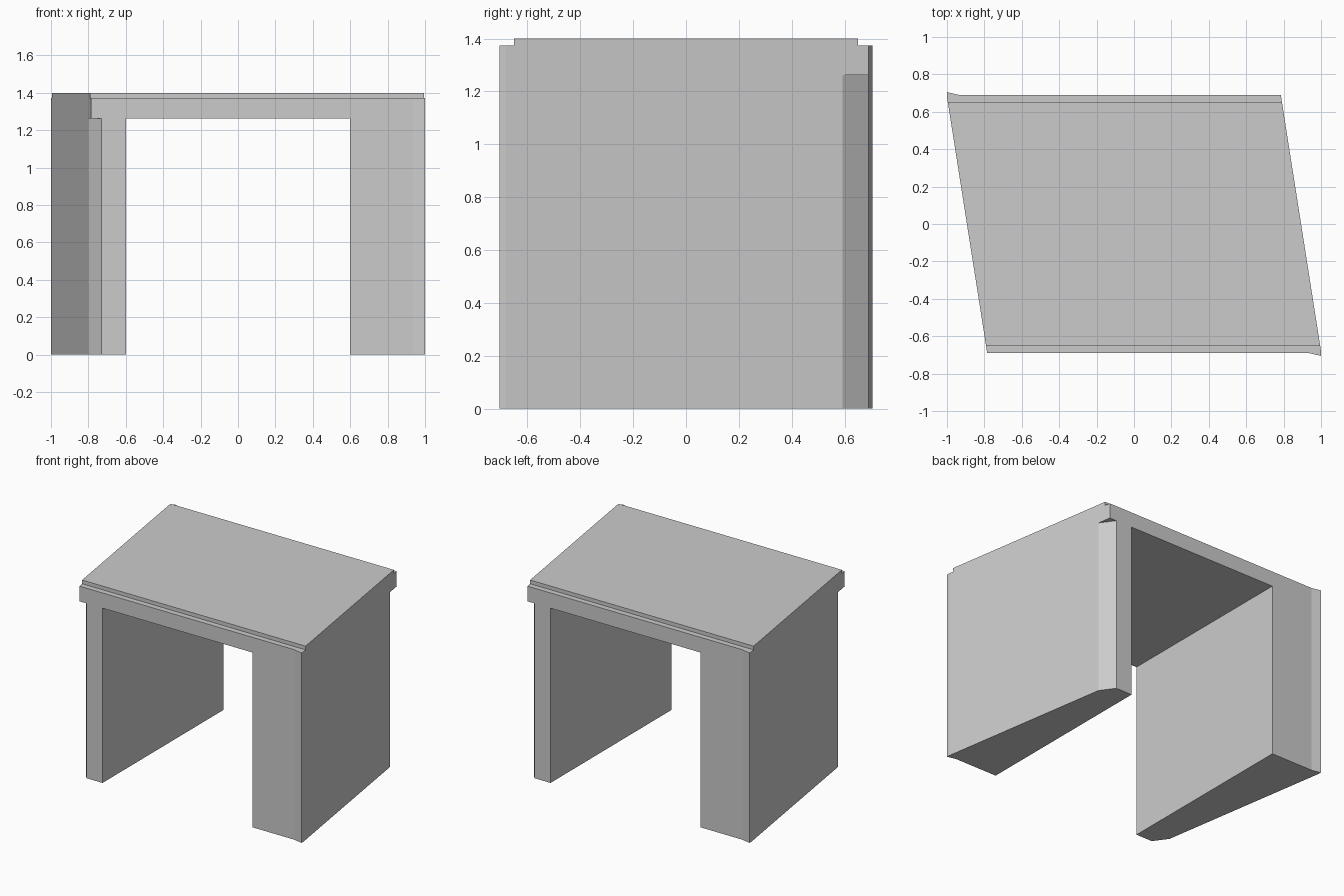
import bpy, bmesh

if "Cube" in bpy.data.objects:
    bpy.data.objects.remove(bpy.data.objects["Cube"])


def prism(name, points, z0, z1):
    """Extrude a plan outline between two heights."""
    bm = bmesh.new()
    face = bm.faces.new([bm.verts.new((x, y, z0)) for x, y in points])
    top = bmesh.ops.extrude_face_region(bm, geom=[face])
    verts = [v for v in top["geom"] if isinstance(v, bmesh.types.BMVert)]
    bmesh.ops.translate(bm, verts=verts, vec=(0, 0, z1 - z0))
    bmesh.ops.recalc_face_normals(bm, faces=bm.faces)
    mesh = bpy.data.meshes.new(name)
    bm.to_mesh(mesh)
    bm.free()
    obj = bpy.data.objects.new(name, mesh)
    bpy.context.collection.objects.link(obj)
    return obj


def turned(points):
    """Plan outline turned half a revolution about z."""
    return [(-x, -y) for x, y in points]


def cut(target, name, points, z0, z1):
    cutter = prism(name, points, z0, z1)
    cutter.hide_render = True
    mod = target.modifiers.new(name, "BOOLEAN")
    mod.operation = "DIFFERENCE"
    mod.solver = "EXACT"
    mod.object = cutter
    bpy.context.view_layer.objects.active = target
    bpy.ops.object.modifier_apply(modifier=mod.name)
    bpy.data.objects.remove(cutter)


# Skewed block with a small flare at two opposite corners
half = [(-0.785, -0.69), (0.935, -0.69), (1, -0.705), (1, -0.68)]
frame = prism("portal_frame", half + turned(half), 0, 1.4)

# Straight opening between the two legs
cut(frame, "opening", [(-0.6, -1), (0.6, -1), (0.6, 1), (-0.6, 1)], -0.2, 1.263)

# Stepped roof edges front and back, bevelled outer leg corners
step = [(-1.2, -1), (1.2, -1), (1.2, -0.65), (-1.2, -0.65)]
bevel = [(-0.665, -0.78), (-0.9, -0.78), (-0.9, -0.454)]
for side, turn in (("front", list), ("back", turned)):
    cut(frame, side + "_roof_step", turn(step), 1.373, 1.6)
    cut(frame, side + "_leg_bevel", turn(bevel), -0.2, 1.263)
